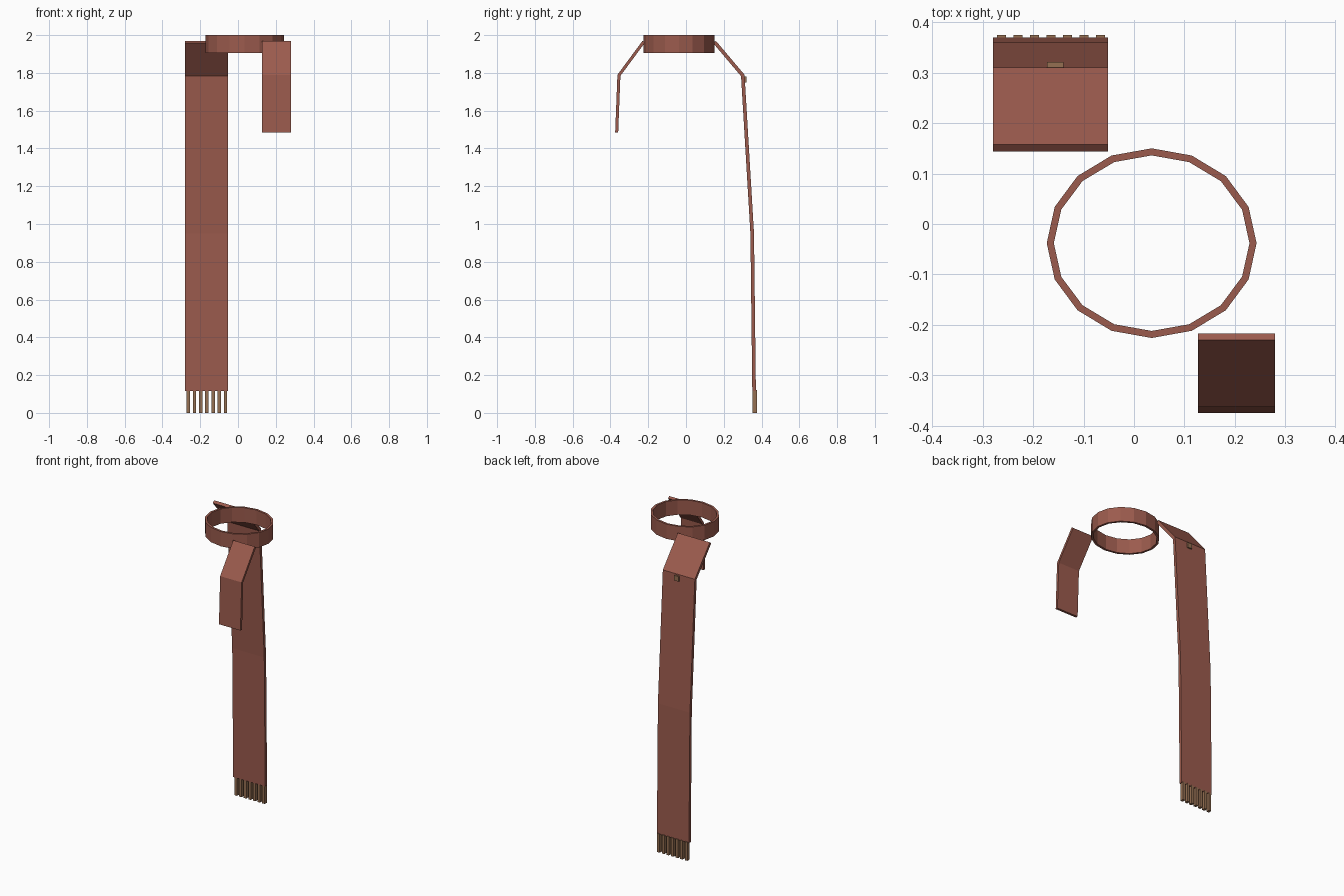
import bpy, bmesh, math
from mathutils import Vector

if "Cube" in bpy.data.objects:
    bpy.data.objects.remove(bpy.data.objects["Cube"])


def material(name, rgb):
    m = bpy.data.materials.new(name)
    m.diffuse_color = (*rgb, 1)
    m.use_nodes = True
    m.node_tree.nodes["Principled BSDF"].inputs["Base Color"].default_value = m.diffuse_color
    return m


CLOTH = material("rust_cloth", (0.33, 0.105, 0.075))
THREAD = material("tan_thread", (0.30, 0.16, 0.085))


def finish(name, bm, mat):
    bmesh.ops.recalc_face_normals(bm, faces=bm.faces)
    me = bpy.data.meshes.new(name)
    bm.to_mesh(me)
    bm.free()
    me.materials.append(mat)
    ob = bpy.data.objects.new(name, me)
    bpy.context.collection.objects.link(ob)
    return ob


def box(name, lo, hi, mat):
    bm = bmesh.new()
    bmesh.ops.create_cube(bm, size=1)
    for v in bm.verts:
        v.co = Vector([(a + b) / 2 + c * (b - a) for a, b, c in zip(lo, hi, v.co)])
    return finish(name, bm, mat)


def strip(name, outer, thick, x0, x1, mat):
    """Cloth band following an outer (y, z) path, thickened inward with mitred bends."""
    pts = [Vector(p) for p in outer]
    side = 1 if pts[-1].x > 0 else -1
    normals = []
    for a, b in zip(pts, pts[1:]):
        d = (b - a).normalized()
        normals.append(Vector((-d.y, d.x)) * side)
    inner = []
    for i, p in enumerate(pts):
        n0, n1 = normals[max(i - 1, 0)], normals[min(i, len(normals) - 1)]
        m = (n0 + n1).normalized()
        inner.append(p - m * thick / m.dot(n0))
    bm = bmesh.new()
    rows = [[bm.verts.new((x, q.x, q.y)) for x, q in
             ((x0, o), (x1, o), (x1, i), (x0, i))] for o, i in zip(pts, inner)]
    for r, s in zip(rows, rows[1:]):
        for k in range(4):
            j = (k + 1) % 4
            bm.faces.new((r[k], r[j], s[j], s[k]))
    bm.faces.new(rows[0])
    bm.faces.new(rows[-1])
    return finish(name, bm, mat)


# Neck loop: 16-sided oval band
bm = bmesh.new()
SIDES = 16
cols = []
for i in range(SIDES):
    a = math.tau * i / SIDES
    cols.append([bm.verts.new((0.035 + rx * math.cos(a), -0.038 + ry * math.sin(a), z))
                 for rx, ry, z in ((0.208, 0.188, 1.905), (0.208, 0.188, 2.0),
                                   (0.194, 0.174, 2.0), (0.194, 0.174, 1.905))])
for i in range(SIDES):
    c, d = cols[i], cols[(i + 1) % SIDES]
    for k in range(4):
        j = (k + 1) % 4
        bm.faces.new((c[k], d[k], d[j], c[j]))
finish("neck_loop", bm, CLOTH)

# Long tail at the back, short tail at the front
strip("long_tail", [(0.158, 1.97), (0.31, 1.79), (0.36, 0.95), (0.37, 0.115)],
      0.019, -0.28, -0.052, CLOTH)
strip("short_tail", [(-0.23, 1.97), (-0.363, 1.79), (-0.375, 1.485)],
      0.016, 0.127, 0.28, CLOTH)

# Fringe strands under the long tail
for i in range(7):
    x = -0.263 + i * 0.0328
    box(f"fringe_strand_{i + 1}", (x - 0.009, 0.353, 0.0), (x + 0.009, 0.375, 0.12), THREAD)

# Small tab on the long tail
box("tab", (-0.172, 0.30, 1.75), (-0.14, 0.321, 1.782), THREAD)
